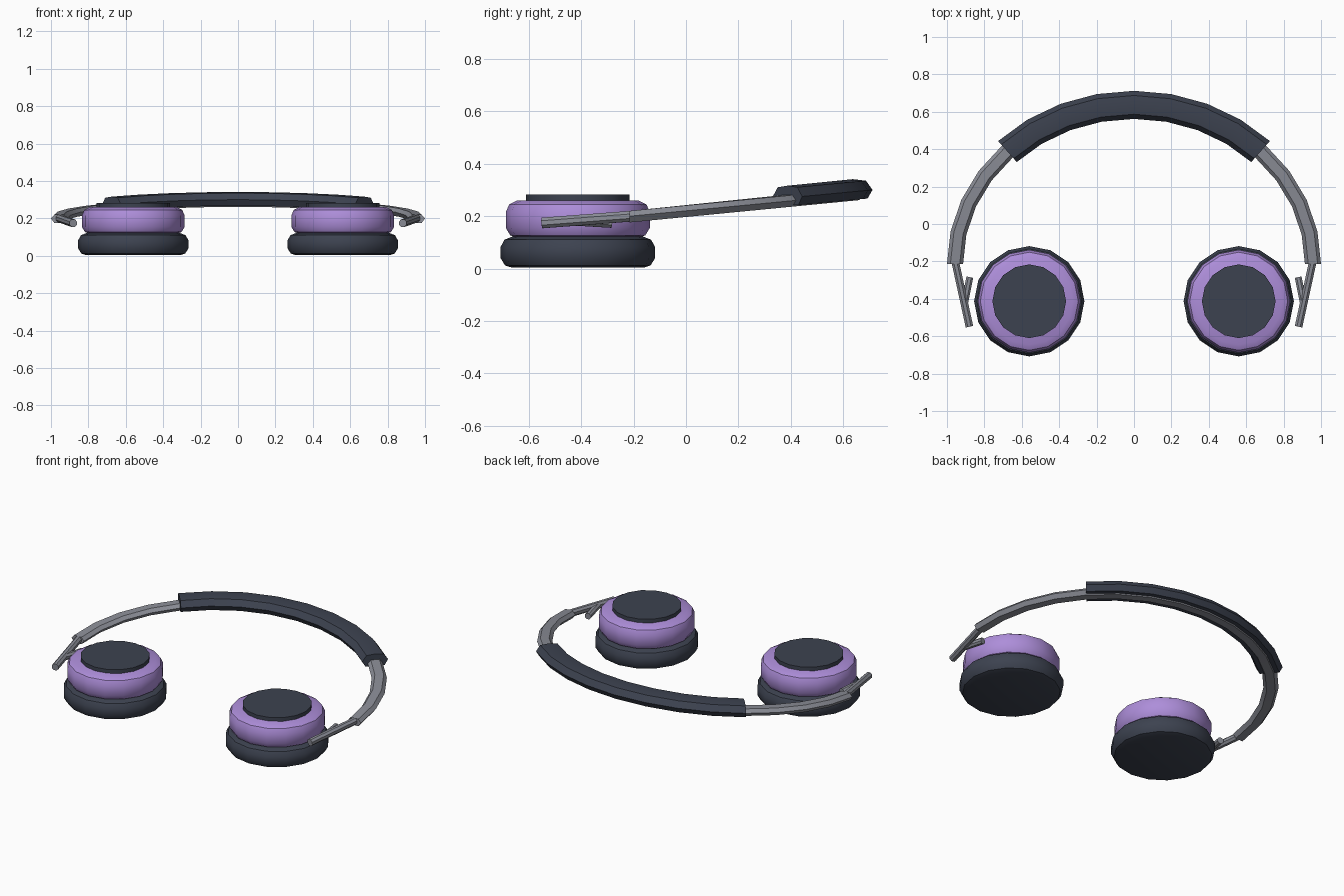
import bpy, bmesh, math
from mathutils import Vector

if "Cube" in bpy.data.objects:
    bpy.data.objects.remove(bpy.data.objects["Cube"])


def material(name, rgb):
    m = bpy.data.materials.new(name)
    m.diffuse_color = (*rgb, 1)
    m.use_nodes = True
    m.node_tree.nodes["Principled BSDF"].inputs["Base Color"].default_value = m.diffuse_color
    return m


DARK = material("dark slate", (0.046, 0.055, 0.08))
PURPLE = material("lilac", (0.42, 0.27, 0.70))
METAL = material("grey metal", (0.26, 0.27, 0.31))


def skin(name, rings, mat, angle=35):
    """Join a series of equal closed rings into a capped solid."""
    bm = bmesh.new()
    loops = [[bm.verts.new(p) for p in ring] for ring in rings]
    n = len(loops[0])
    for a, b in zip(loops, loops[1:]):
        for i in range(n):
            j = (i + 1) % n
            bm.faces.new((a[i], a[j], b[j], b[i]))
    bm.faces.new(loops[0][::-1])
    bm.faces.new(loops[-1])
    bmesh.ops.recalc_face_normals(bm, faces=bm.faces)
    mesh = bpy.data.meshes.new(name)
    bm.to_mesh(mesh)
    bm.free()
    mesh.materials.append(mat)
    ob = bpy.data.objects.new(name, mesh)
    bpy.context.collection.objects.link(ob)
    bpy.ops.object.select_all(action='DESELECT')
    ob.select_set(True)
    bpy.context.view_layer.objects.active = ob
    bpy.ops.object.shade_smooth_by_angle(angle=math.radians(angle))
    return ob


def lathe(name, centre, profile, mat, sides=16):
    """Revolve (radius, height) points around a vertical axis."""
    rings = [[(centre[0] + r * math.cos(2 * math.pi * i / sides),
               centre[1] + r * math.sin(2 * math.pi * i / sides), z)
              for i in range(sides)] for r, z in profile]
    return skin(name, rings, mat)


def arc(name, section, first, last, mat, angle):
    """Sweep an (outward, up) section along the tilted half ellipse."""
    a, b, y0 = 0.957, 0.852, -0.215
    rings = []
    for k in range(first, last + 1):
        t = math.pi * k / 16
        p = Vector((a * math.cos(t), y0 + b * math.sin(t), 0))
        p.z = 0.2 + 0.1 * (p.y - y0)
        out = Vector((math.cos(t) / a, math.sin(t) / b, 0)).normalized()
        rings.append([p + out * u + Vector((0, 0, v)) for u, v in section])
    return skin(name, rings, mat, angle)


def rod(name, start, end, radius, mat, sides=8):
    start, end = Vector(start), Vector(end)
    d = (end - start).normalized()
    side = d.cross(Vector((0, 0, 1))).normalized()
    up = side.cross(d)
    angles = [2 * math.pi * (i + 0.5) / sides for i in range(sides)]
    rings = [[p + radius * (side * math.cos(t) + up * math.sin(t)) for t in angles]
             for p in (start, end)]
    return skin(name, rings, mat, 30)


# Headband: slim metal strip with a padded sleeve over the middle
strip = [(0.043, 0), (0.025, 0.02), (-0.025, 0.02),
         (-0.043, 0), (-0.025, -0.024), (0.025, -0.024)]
arc("headband_strip", strip, 0, 16, METAL, 25)
pad = [(0.05, 0.05), (0.075, 0.015), (0.056, -0.018),
       (-0.056, -0.018), (-0.075, 0.015), (-0.05, 0.05), (0, 0.056)]
arc("headband_pad", pad, 4, 12, DARK, 25)

for s, label in ((-1, "left"), (1, "right")):
    c = (s * 0.56, -0.413)
    # Ear cup: cushion, shell and outer cap
    lathe(label + "_cushion", c,
          [(0.25, 0.003), (0.278, 0.012), (0.295, 0.04), (0.295, 0.082),
           (0.28, 0.11), (0.25, 0.122)], DARK)
    lathe(label + "_shell", c,
          [(0.235, 0.118), (0.258, 0.127), (0.275, 0.155), (0.275, 0.215),
           (0.262, 0.245), (0.232, 0.26)], PURPLE)
    lathe(label + "_cap", c, [(0.197, 0.255), (0.197, 0.283)], DARK)
    # Yoke arm and its short hinge prong
    rod(label + "_arm", (s * 0.955, -0.205, 0.2), (s * 0.88, -0.548, 0.174),
        0.022, METAL)
    rod(label + "_prong", (s * 0.878, -0.285, 0.174), (s * 0.905, -0.42, 0.182),
        0.02, METAL)
